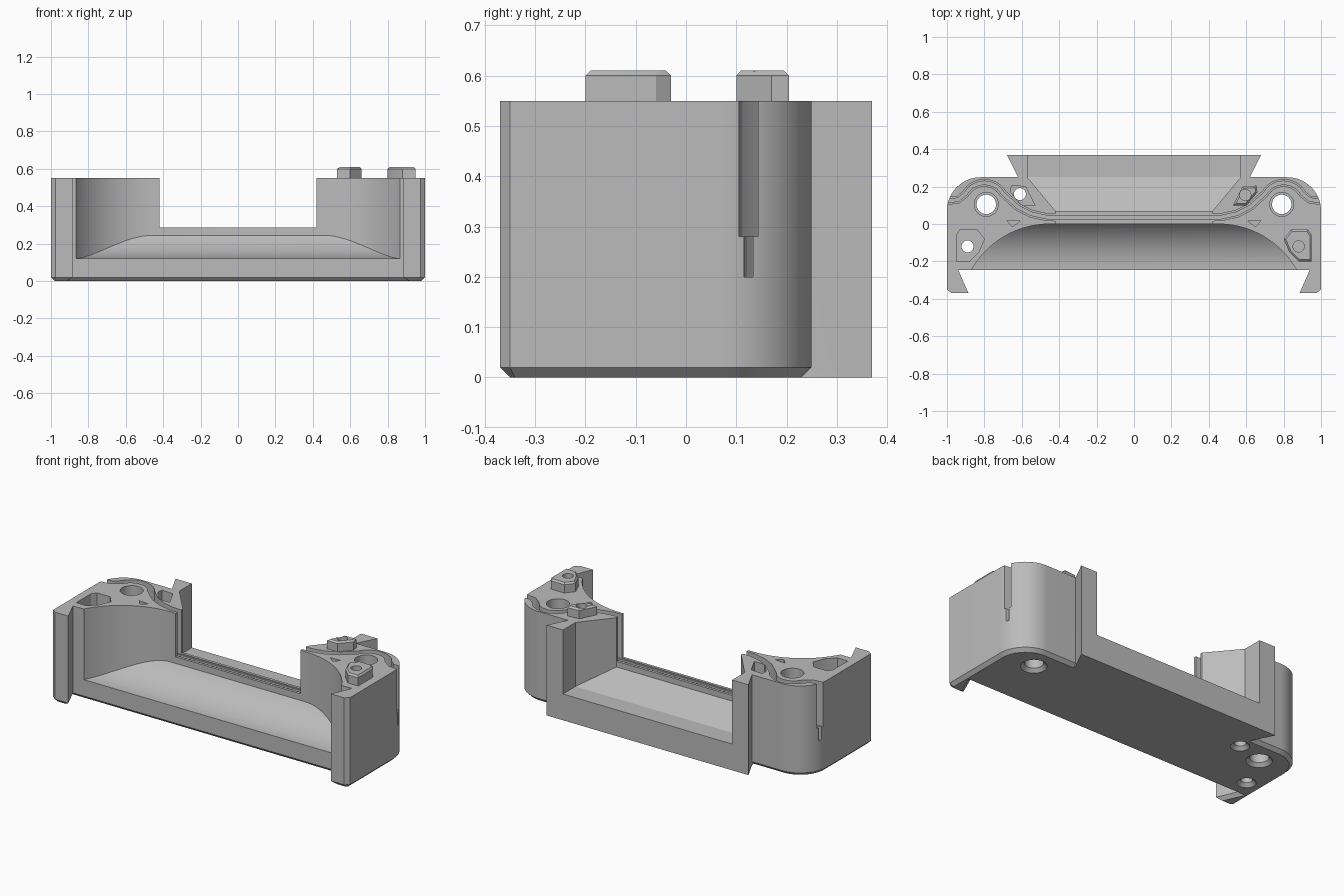
import bpy, bmesh, math
from mathutils import Vector

cube = bpy.data.objects.get("Cube")
if cube:
    bpy.data.objects.remove(cube)

mat = bpy.data.materials.new("plain grey")
mat.use_nodes = True
GREY = (0.5, 0.5, 0.5, 1)
mat.diffuse_color = GREY
mat.node_tree.nodes["Principled BSDF"].inputs["Base Color"].default_value = GREY
TOP = 0.55
HIGH = 0.8


def add(name, bm, helper=False):
    bmesh.ops.recalc_face_normals(bm, faces=bm.faces[:])
    me = bpy.data.meshes.new(name)
    bm.to_mesh(me)
    bm.free()
    me.materials.append(mat)
    ob = bpy.data.objects.new(name, me)
    bpy.context.scene.collection.objects.link(ob)
    ob.hide_render = helper
    ob.hide_viewport = helper
    return ob


def prism(name, pts, lo, hi, helper=True, along_x=False, chamfer_z=None, chamfer=0.02):
    """Extrude a plan outline upwards, or a (y, z) section along x."""
    bm = bmesh.new()
    place = (lambda p, h: (h, p[0], p[1])) if along_x else (lambda p, h: (p[0], p[1], h))
    face = bm.faces.new([bm.verts.new(place(p, lo)) for p in pts])
    ext = bmesh.ops.extrude_face_region(bm, geom=[face])
    move = Vector((hi - lo, 0, 0)) if along_x else Vector((0, 0, hi - lo))
    bmesh.ops.translate(bm, vec=move, verts=[v for v in ext["geom"] if isinstance(v, bmesh.types.BMVert)])
    if chamfer_z is not None:
        edges = [e for e in bm.edges if all(abs(v.co.z - chamfer_z) < 1e-5 for v in e.verts)]
        bmesh.ops.bevel(bm, geom=edges, offset=chamfer, segments=1, affect='EDGES')
    return add(name, bm, helper)


def drum(name, x, y, lo, hi, r_lo, r_hi):
    bm = bmesh.new()
    bmesh.ops.create_cone(bm, cap_ends=True, segments=48, radius1=r_lo, radius2=r_hi, depth=hi - lo)
    bmesh.ops.translate(bm, vec=(x, y, (lo + hi) / 2), verts=bm.verts[:])
    return add(name, bm, True)


def boolean(ob, other, op='DIFFERENCE'):
    m = ob.modifiers.new(other.name, 'BOOLEAN')
    m.object, m.operation, m.solver = other, op, 'EXACT'
    return ob


def both(half):
    """Mirror a half outline across x = 0."""
    return half + [(-x, y) for x, y in reversed(half)]


def arc(cx, cy, r, a0, a1, n=24):
    angles = [math.radians(a0 + (a1 - a0) * i / n) for i in range(n + 1)]
    return [(cx + r * math.cos(a), cy + r * math.sin(a)) for a in angles]


def ribbon(path, w):
    """Constant-width outline around a path."""
    left, right = [], []
    for i, p in enumerate(path):
        a, b = Vector(path[max(i - 1, 0)]), Vector(path[min(i + 1, len(path) - 1)])
        d = (b - a).normalized() * w / 2
        left.append((p[0] - d.y, p[1] + d.x))
        right.append((p[0] + d.y, p[1] - d.x))
    return left + right[::-1]


# main body with rounded rear corners and front hooks
body = prism("mount_body", both(arc(0.82, 0.07, 0.18, 90, 0) + [
    (1, -0.35), (0.975, -0.37), (0.885, -0.37), (0.94, -0.245)]), 0, TOP, False, chamfer_z=0)
# rear dovetail
boolean(body, prism("dovetail", both([(0.68, 0.37), (0.62, 0.25), (0.6, 0.15)]), 0, TOP), 'UNION')

# scooped front recess
scoop = prism("scoop_cutter", both(arc(0.45, -0.48, 0.48, 90, 30) + [(0.87, -0.5)]), 0.05, HIGH)
floor = arc(-0.245, 0.4226, 0.3026, -90, -36, 20)
above_floor = prism("scoop_floor", [(-0.6, 0.12)] + floor + [(0.1, 0.25), (0.1, 0.9), (-0.6, 0.9)],
                    -1.2, 1.2, along_x=True)
boolean(body, boolean(scoop, above_floor, 'INTERSECT'))

# rear recess with a sloped floor
pocket = prism("pocket_cutter", both([(0.42, 0.07), (0.57, 0.25), (0.57, 0.5)]), 0.05, HIGH)
above_slope = prism("pocket_floor", [(0, 0.25), (0.07, 0.25), (0.25, 0.16), (0.6, 0.16), (0.6, 0.9), (0, 0.9)],
                    -1.2, 1.2, along_x=True)
boolean(body, boolean(pocket, above_slope, 'INTERSECT'))
boolean(body, prism("centre_notch", both([(0.42, 0.3), (0.42, -0.3)]), 0.285, HIGH))

# stepped seal groove running round the bolt holes
half = [(0.4, 0.035), (0.47, 0.037), (0.55, 0.055), (0.62, 0.09)] + arc(0.8, 0.105, 0.115, 150, 30, 14) + [
    (0.94, 0.13), (1.05, 0.118)]
path = [(-x, y) for x, y in reversed(half)] + half
for label, width, depth in (("wide", 0.037, 0.28), ("narrow", 0.018, 0.2)):
    boolean(body, prism(label + "_groove", ribbon(path, width), depth, HIGH))

# bolt holes, countersunk below
for name, x, y, r in (("left_bolt", 0.79, 0.105, 0.052), ("right_bolt", -0.79, 0.105, 0.052),
                      ("right_rear_pin", -0.61, 0.16, 0.032), ("right_front_pin", -0.89, -0.12, 0.032)):
    boolean(body, drum(name + "_hole", x, y, -0.1, HIGH, r, r))
    boolean(body, drum(name + "_countersink", x, y, -0.01, 0.02, r + 0.03, r))
    if "bolt" in name:
        boolean(body, drum(name + "_bore", x, y, 0.12, HIGH, 0.064, 0.064))

# matching pegs on the left and sockets on the right
front_key = [(0.95, -0.06), (0.93, -0.03), (0.84, -0.03), (0.8, -0.08), (0.83, -0.15), (0.88, -0.2), (0.95, -0.2)]
rear_key = [(0.53, 0.1), (0.6, 0.1), (0.66, 0.17), (0.655, 0.205), (0.58, 0.2)]
for label, key, hx, hy in (("front", front_key, 0.88, -0.12), ("rear", rear_key, 0.595, 0.155)):
    peg = prism(label + "_peg", key, TOP - 0.01, 0.61, False, chamfer_z=0.61, chamfer=0.01)
    boolean(peg, drum(label + "_peg_hole", hx, hy, TOP, HIGH, 0.03, 0.03))
    boolean(body, prism(label + "_socket", [(-x, y) for x, y in key], 0.47, HIGH))

# small triangular marks
for s in (1, -1):
    boolean(body, prism("triangle_mark", [(s * 0.68, 0.02), (s * 0.61, 0.015), (s * 0.65, -0.015)], 0.52, HIGH))

# bake the cuts and smooth the curves
bpy.context.view_layer.update()
for ob in [o for o in bpy.context.scene.objects if o.type == 'MESH' and not o.hide_render]:
    deps = bpy.context.evaluated_depsgraph_get()
    ob.data = bpy.data.meshes.new_from_object(ob.evaluated_get(deps))
    ob.modifiers.clear()
    bpy.ops.object.select_all(action='DESELECT')
    ob.select_set(True)
    bpy.context.view_layer.objects.active = ob
    bpy.ops.object.shade_smooth_by_angle(angle=math.radians(25))
